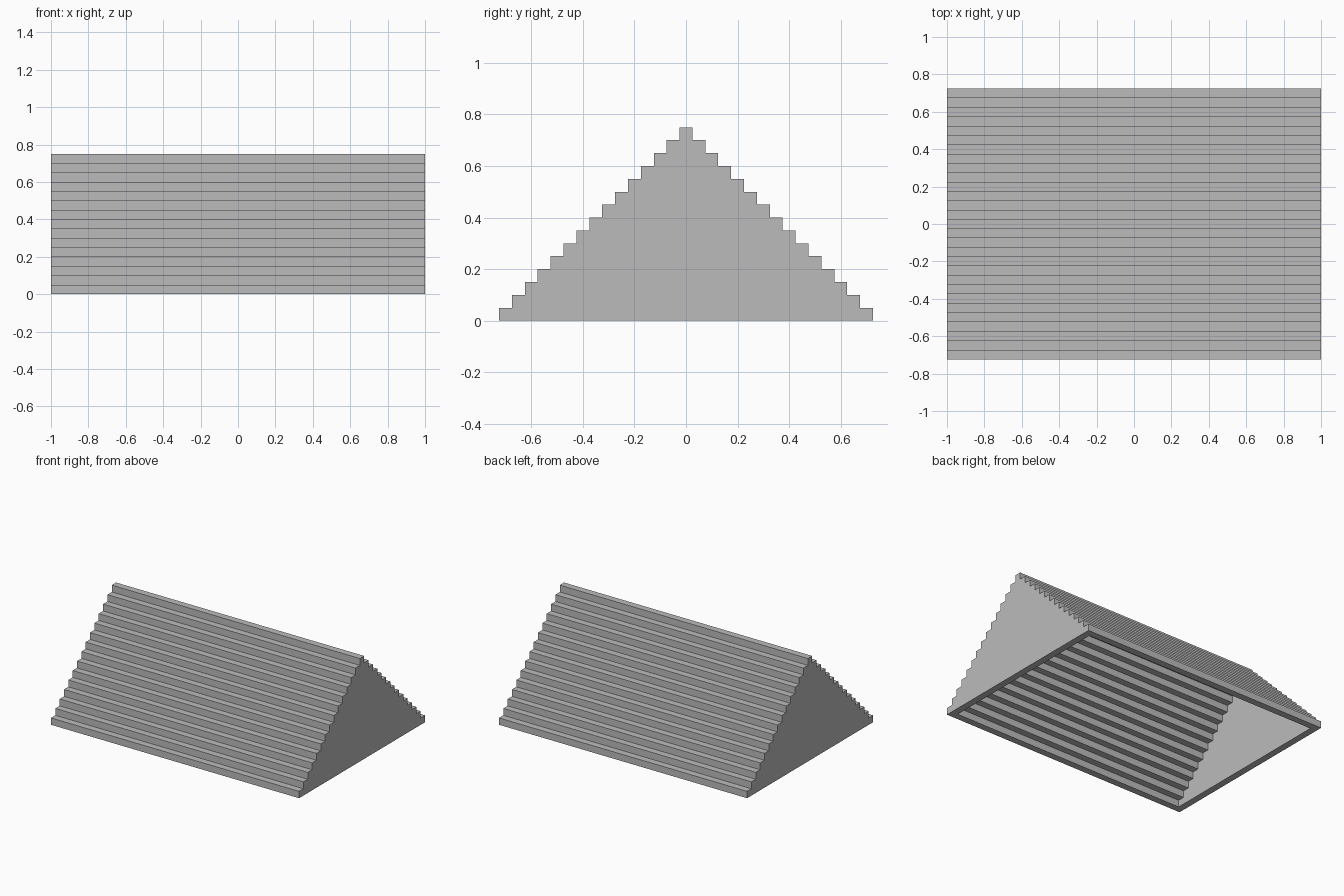
import bpy
import bmesh

if "Cube" in bpy.data.objects:
    bpy.data.objects.remove(bpy.data.objects["Cube"], do_unlink=True)

STEP = 0.05      # rise and run of every step
WALL = 0.05      # shell thickness
LEVELS = 15
HALF_LENGTH = 1.0
HALF_WIDTH = 0.725

grey = bpy.data.materials.new("light grey")
grey.use_nodes = True
colour = (0.5, 0.5, 0.5, 1.0)
grey.diffuse_color = colour
grey.node_tree.nodes["Principled BSDF"].inputs["Base Color"].default_value = colour


def stepped_profile(half_width, levels):
    """Staircase up one side and mirrored down the other, as (y, z)."""
    side = []
    for k in range(levels):
        y = half_width - k * STEP
        side += [(-y, k * STEP), (-y, (k + 1) * STEP)]
    return side + [(-y, z) for y, z in reversed(side)]


def stepped_shell(bm, half_width, levels, half_length):
    """Stepped prism with an open bottom; returns its four bottom corners."""
    profile = stepped_profile(half_width, levels)
    ends = [[bm.verts.new((x, y, z)) for y, z in profile]
            for x in (-half_length, half_length)]
    left, right = ends
    faces = [bm.faces.new(left), bm.faces.new(right[::-1])]
    for i in range(len(profile) - 1):
        faces.append(bm.faces.new((left[i], right[i], right[i + 1], left[i + 1])))
    return [left[0], right[0], right[-1], left[-1]], faces


# Hollow stepped roof: outer skin, inner skin, and the flat rim joining them
bm = bmesh.new()
outer, outer_faces = stepped_shell(bm, HALF_WIDTH, LEVELS, HALF_LENGTH)
inner, inner_faces = stepped_shell(bm, HALF_WIDTH - WALL, LEVELS - 1,
                                   HALF_LENGTH - WALL)
for i in range(4):
    j = (i + 1) % 4
    bm.faces.new((outer[i], outer[j], inner[j], inner[i]))
bmesh.ops.recalc_face_normals(bm, faces=bm.faces[:])

mesh = bpy.data.meshes.new("stepped_roof")
bm.to_mesh(mesh)
bm.free()
mesh.materials.append(grey)
roof = bpy.data.objects.new("stepped_roof", mesh)
bpy.context.collection.objects.link(roof)
